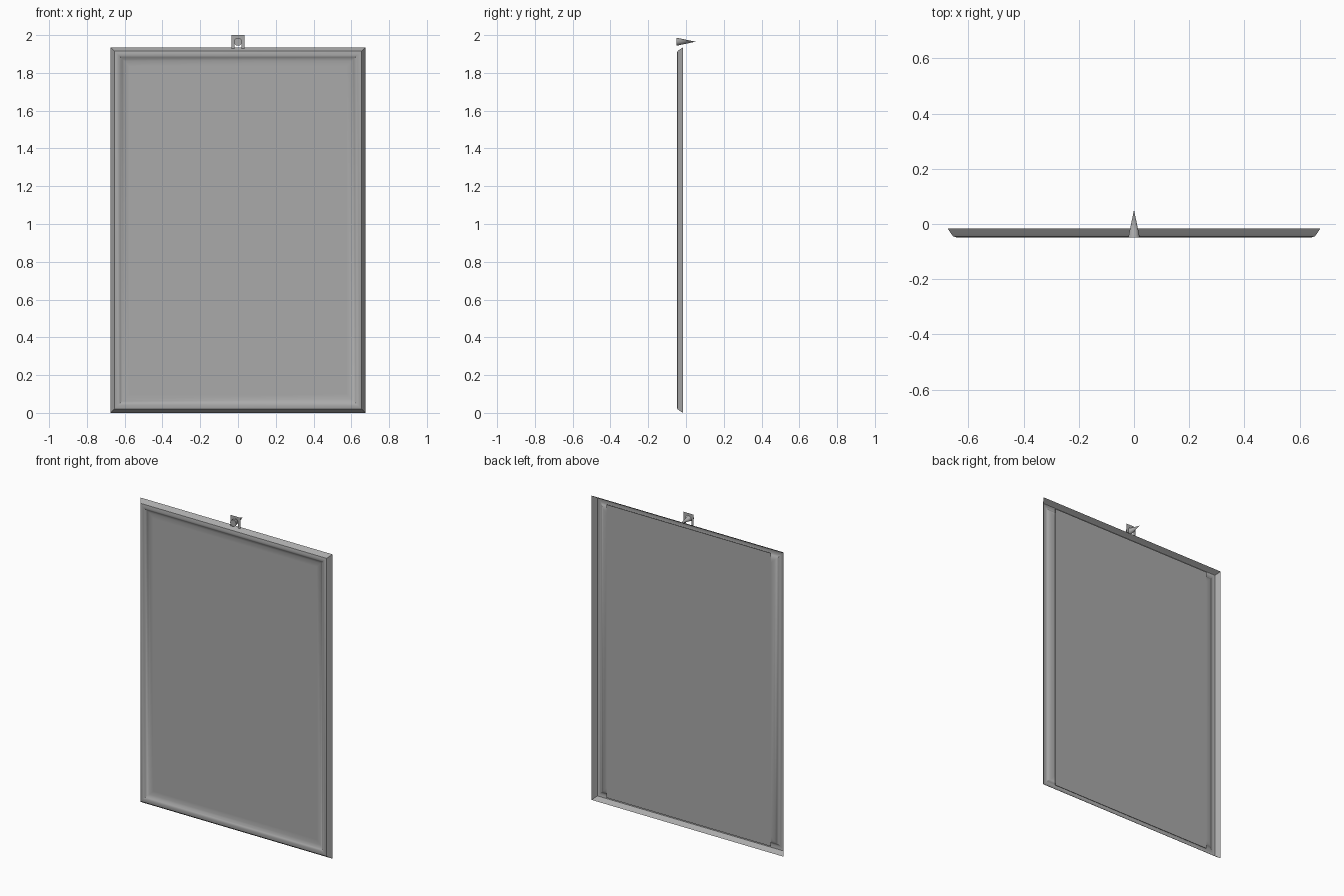
import bpy, bmesh, math
from mathutils import Vector

cube = bpy.data.objects.get("Cube")
if cube:
    bpy.data.objects.remove(cube, do_unlink=True)

grey = bpy.data.materials.new("plain grey")
grey.use_nodes = True
COLOUR = (0.4, 0.4, 0.4, 1)
grey.diffuse_color = COLOUR
grey.node_tree.nodes["Principled BSDF"].inputs["Base Color"].default_value = COLOUR

HALF_W, HEIGHT = 0.675, 1.935


def finish(name, bm, smooth=None):
    mesh = bpy.data.meshes.new(name)
    bm.to_mesh(mesh)
    bm.free()
    obj = bpy.data.objects.new(name, mesh)
    mesh.materials.append(grey)
    bpy.context.collection.objects.link(obj)
    if smooth:
        bpy.ops.object.select_all(action="DESELECT")
        obj.select_set(True)
        bpy.context.view_layer.objects.active = obj
        bpy.ops.object.shade_smooth_by_angle(angle=math.radians(smooth))
    return obj


# Frame: open moulding profile (inset, depth) swept round mitred corners
profile = [(0, -0.016), (0.013, -0.036), (0.02, -0.045), (0.03, -0.048),
           (0.042, -0.047), (0.052, -0.042), (0.062, -0.034),
           (0.072, -0.030), (0.1, -0.030)]
bm = bmesh.new()
rings = []
for inset, y in profile:
    x, low, high = HALF_W - inset, inset, HEIGHT - inset
    corners = [(-x, low), (x, low), (x, high), (-x, high)]
    rings.append([bm.verts.new((cx, y, cz)) for cx, cz in corners])
for outer, inner in zip(rings, rings[1:]):
    for i in range(4):
        j = (i + 1) % 4
        bm.faces.new((outer[i], outer[j], inner[j], inner[i]))
finish("frame_moulding", bm, 35)

# Backing panel: tucked behind the top and bottom rails
bm = bmesh.new()
bmesh.ops.create_cube(bm, size=1)
for v in bm.verts:
    v.co = Vector((v.co.x * 1.154, -0.0285 + v.co.y * 0.002,
                   HEIGHT / 2 + v.co.z * 1.864))
finish("backing_panel", bm)

# Hanger bracket: flat plate with an arched opening
W, R, MID, BASE, TOP = 0.035, 0.019, 1.965, 1.93, 2.0
arch = [(R * math.cos(a), MID + R * math.sin(a))
        for a in (math.pi * i / 12 for i in range(13))]
outline = [(W, BASE), (W, TOP), (-W, TOP), (-W, BASE), (-R, BASE)]
outline += arch[::-1] + [(R, BASE)]
bm = bmesh.new()
bm.faces.new([bm.verts.new((x, -0.026, z)) for x, z in outline])
finish("hanger_bracket", bm)

# Hanger spike: cone through the bracket, pointing to the wall
bm = bmesh.new()
bmesh.ops.create_cone(bm, cap_ends=True, segments=24, radius1=0.021,
                      radius2=0, depth=0.1)
for v in bm.verts:
    v.co = Vector((v.co.x, v.co.z + 0.001, MID - v.co.y))
bmesh.ops.recalc_face_normals(bm, faces=bm.faces)
finish("hanger_spike", bm, 35)
